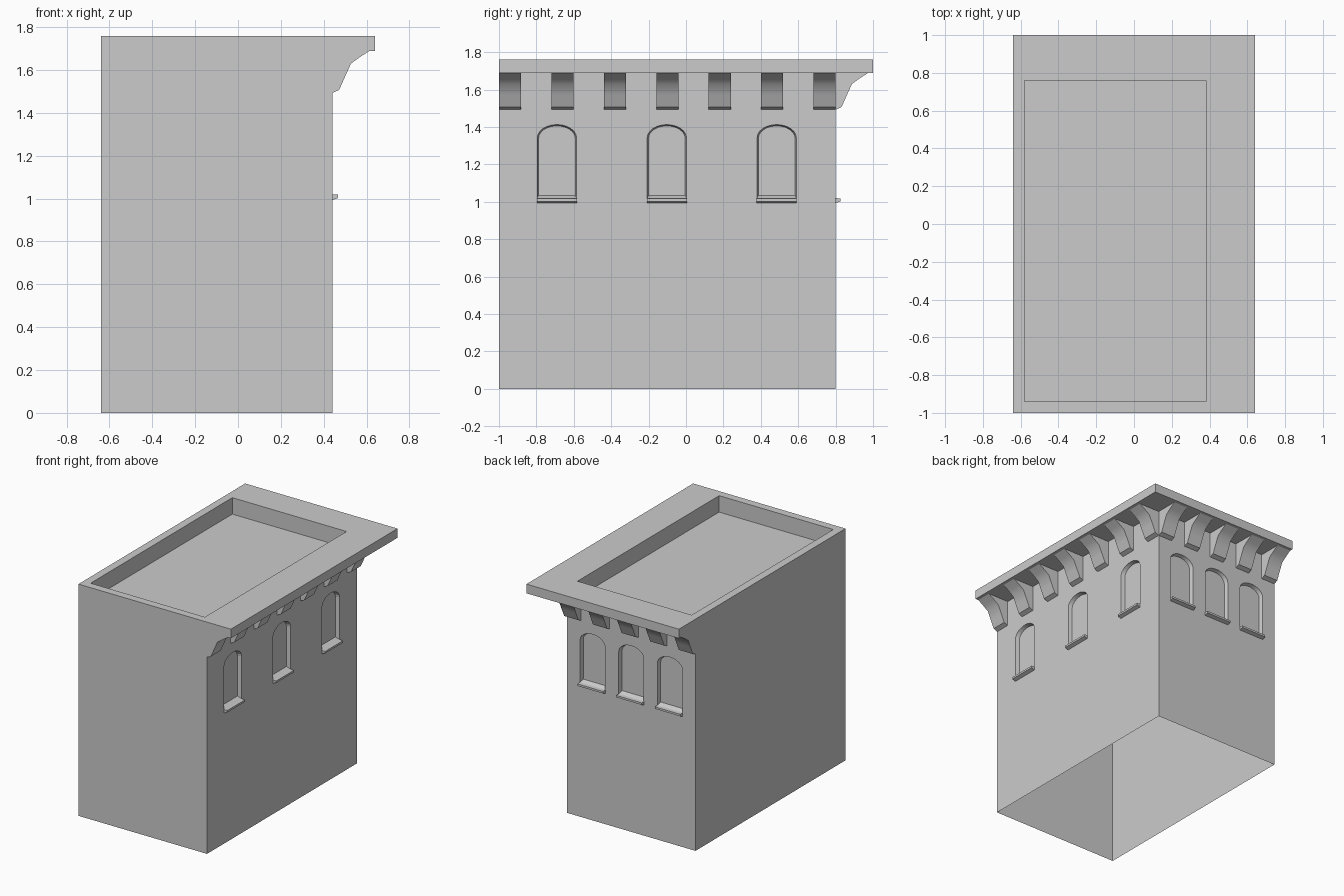
import bpy, bmesh, math

if "Cube" in bpy.data.objects:
    bpy.data.objects.remove(bpy.data.objects["Cube"])

X0, X1, Y0, Y1 = -0.64, 0.44, -1.0, 0.8      # wall footprint
SLAB_Z, TOP_Z = 1.69, 1.76


def right_wall(u, d, z):
    return (X1 + d, u, z)


def back_wall(u, d, z):
    return (u, Y1 + d, z)


def loft(name, loop_a, loop_b):
    """Closed solid between two matching loops of points."""
    bm = bmesh.new()
    a = [bm.verts.new(p) for p in loop_a]
    b = [bm.verts.new(p) for p in loop_b]
    bm.faces.new(a)
    bm.faces.new(b)
    for i in range(len(a)):
        j = (i + 1) % len(a)
        bm.faces.new((a[i], a[j], b[j], b[i]))
    bmesh.ops.recalc_face_normals(bm, faces=bm.faces[:])
    me = bpy.data.meshes.new(name)
    bm.to_mesh(me)
    bm.free()
    ob = bpy.data.objects.new(name, me)
    bpy.context.collection.objects.link(ob)
    return ob


def box(name, x0, x1, y0, y1, z0, z1):
    rect = [(x0, y0), (x1, y0), (x1, y1), (x0, y1)]
    return loft(name, [(x, y, z0) for x, y in rect], [(x, y, z1) for x, y in rect])


def extrude(name, wall, profile, u0, u1):
    return loft(name, [wall(u0, d, z) for d, z in profile],
                [wall(u1, d, z) for d, z in profile])


def boolean(target, tool, op):
    mod = target.modifiers.new(op.lower(), 'BOOLEAN')
    mod.operation, mod.object, mod.solver = op, tool, 'EXACT'
    bpy.context.view_layer.objects.active = target
    bpy.ops.object.modifier_apply(modifier=mod.name)
    bpy.data.objects.remove(tool)


def arch(half, bottom, spring, rise, n=12):
    pts = [(-half, bottom), (half, bottom)]
    for i in range(n + 1):
        t = math.pi * i / n
        pts.append((half * math.cos(t), spring + rise * math.sin(t)))
    return pts


# walls, overhanging roof slab and sunken roof
building = box("building", X0, X1, Y0, Y1, 0, TOP_Z)
boolean(building, box("roof_slab", X0, 0.64, Y0, 1.0, SLAB_Z, TOP_Z), 'UNION')
boolean(building, box("roof_recess", -0.58, 0.38, -0.94, 0.76, 1.635, 2.0), 'DIFFERENCE')

# arched window niches with splayed reveals and sills
DEPTH = 0.03
SILL = [(0, 1.02), (0.027, 1.018), (0.027, 1.003), (0, 0.993)]
windows = [(right_wall, (-0.69, -0.1025, 0.485)), (back_wall, (-0.425, -0.1, 0.225))]
for wall, centres in windows:
    for c in centres:
        # the cutter starts outside the wall and tapers to the niche back
        outer = arch(0.112, 1.005, 1.345, 0.075)
        inner = arch(0.098, 1.035, 1.34, 0.066)
        cutter = loft("niche_cutter", [wall(c + u, DEPTH, z) for u, z in outer],
                      [wall(c + u, -DEPTH, z) for u, z in inner])
        boolean(building, cutter, 'DIFFERENCE')
        extrude("window_sill", wall, SILL, c - 0.107, c + 0.107)

# open underside
bm = bmesh.new()
bm.from_mesh(building.data)
bottom = [f for f in bm.faces if all(v.co.z < 1e-4 for v in f.verts)]
bmesh.ops.delete(bm, geom=bottom, context='FACES')
bm.to_mesh(building.data)
bm.free()

# corbels under the slab
CORBEL = [(0, 1.493), (0.032, 1.507), (0.06, 1.57), (0.087, 1.63),
          (0.128, 1.66), (0.175, SLAB_Z), (0, SLAB_Z)]
W = 0.118
for wall, start, end, count in ((right_wall, Y0, Y1, 7), (back_wall, X0, X1, 5)):
    pitch = (end - start - W) / (count - 1)
    for i in range(count):
        u = start + i * pitch
        ob = extrude("corbel", wall, CORBEL, u, u + W)
        bpy.ops.object.select_all(action='DESELECT')
        ob.select_set(True)
        bpy.context.view_layer.objects.active = ob
        bpy.ops.object.shade_smooth_by_angle(angle=math.radians(35))
